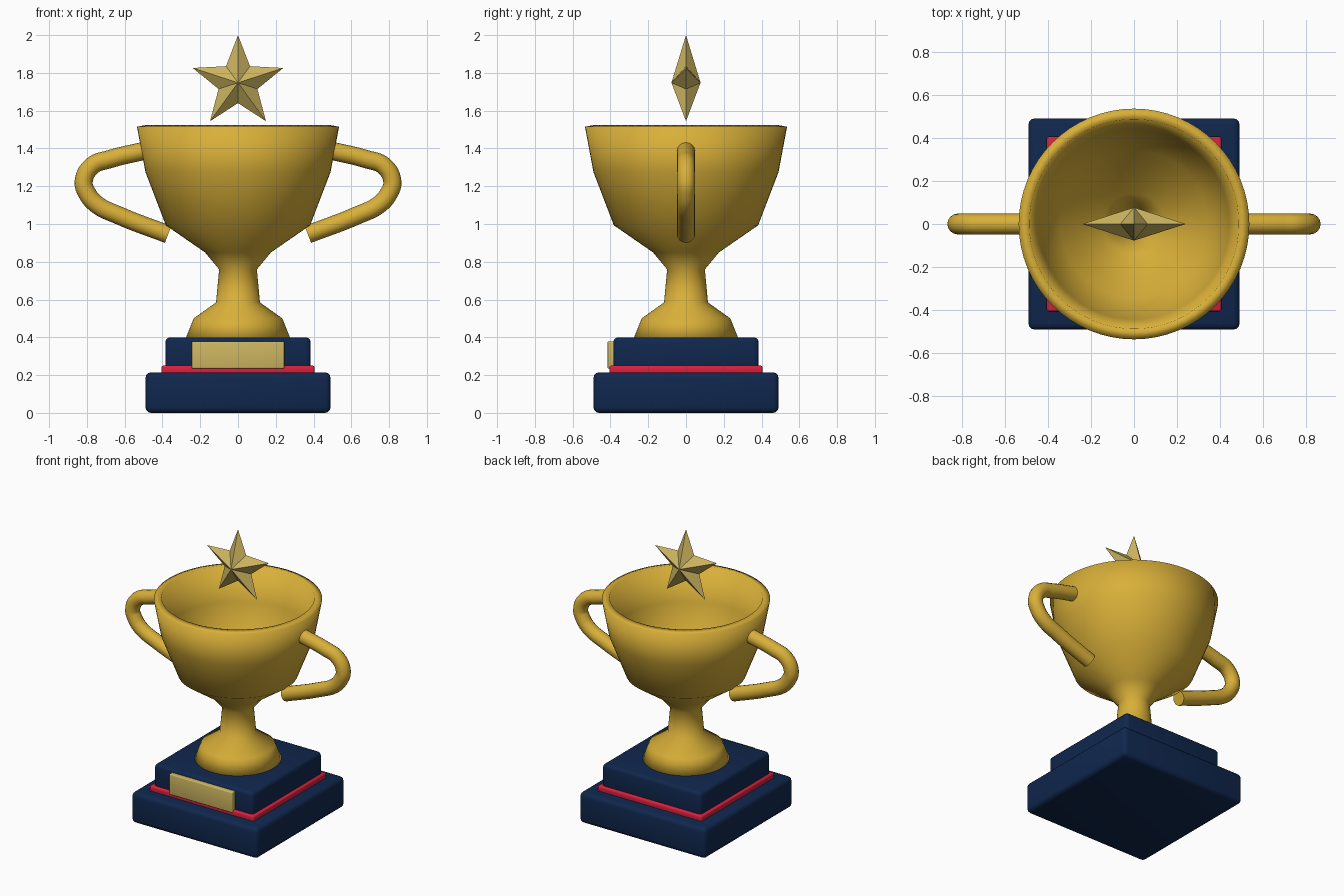
import bpy
import bmesh
from math import sin, cos, pi, radians

default = bpy.data.objects.get("Cube")
if default:
    bpy.data.objects.remove(default, do_unlink=True)


def material(name, rgb):
    mat = bpy.data.materials.new(name)
    mat.use_nodes = True
    colour = (*rgb, 1)
    mat.diffuse_color = colour
    mat.node_tree.nodes["Principled BSDF"].inputs["Base Color"].default_value = colour
    return mat


GOLD = material("gold", (0.69, 0.43, 0.04))
PALE = material("pale gold", (0.62, 0.47, 0.12))
RED = material("red", (0.70, 0.015, 0.05))
NAVY = material("navy", (0.005, 0.02, 0.075))


def activate(obj):
    bpy.ops.object.select_all(action="DESELECT")
    obj.select_set(True)
    bpy.context.view_layer.objects.active = obj


def finish(bm, name, mat, smooth=None):
    bmesh.ops.recalc_face_normals(bm, faces=bm.faces)
    mesh = bpy.data.meshes.new(name)
    bm.to_mesh(mesh)
    bm.free()
    mesh.materials.append(mat)
    obj = bpy.data.objects.new(name, mesh)
    bpy.context.collection.objects.link(obj)
    if smooth:
        activate(obj)
        bpy.ops.object.shade_smooth_by_angle(angle=radians(smooth))
    return obj


def block(name, mat, x, y, z, bevel):
    """Rounded box from (min, max) pairs."""
    bm = bmesh.new()
    bmesh.ops.create_cube(bm, size=1)
    for v in bm.verts:
        v.co = [lo + (c + 0.5) * (hi - lo) for c, (lo, hi) in zip(v.co, (x, y, z))]
    bmesh.ops.bevel(bm, geom=bm.edges[:], offset=bevel, segments=3,
                    profile=0.5, affect="EDGES")
    return finish(bm, name, mat, 35)


# Stepped base with trim and front plaque
def square_step(name, mat, half, z, bevel):
    block(name, mat, (-half, half), (-half, half), z, bevel)


square_step("lower_base", NAVY, 0.49, (0, 0.215), 0.03)
square_step("base_trim", RED, 0.405, (0.205, 0.25), 0.01)
square_step("upper_base", NAVY, 0.385, (0.21, 0.40), 0.025)
block("plaque", PALE, (-0.245, 0.245), (-0.415, -0.37), (0.235, 0.378), 0.006)

# Cup: revolved outline given a wall thickness
outline = [(0.275, 0.40), (0.235, 0.50), (0.116, 0.585), (0.10, 0.76),
           (0.175, 0.85), (0.382, 0.993), (0.49, 1.275), (0.535, 1.515)]
bm = bmesh.new()
verts = [bm.verts.new((r, 0, z)) for r, z in outline]
edges = [bm.edges.new(pair) for pair in zip(verts, verts[1:])]
bmesh.ops.spin(bm, geom=verts + edges, cent=(0, 0, 0), axis=(0, 0, 1),
               angle=2 * pi, steps=64, use_duplicate=False)
bmesh.ops.remove_doubles(bm, verts=bm.verts[:], dist=0.0005)
cup = finish(bm, "cup", GOLD, 65)
# Orient the walls outward so the thickness grows inward
outer = max(cup.data.polygons, key=lambda p: p.center.z)
if outer.normal.x * outer.center.x + outer.normal.y * outer.center.y < 0:
    cup.data.flip_normals()
wall = cup.modifiers.new("wall", "SOLIDIFY")
wall.thickness = 0.05
wall.offset = -1

# Handles: one bent tube on each side
path = [(0.49, 1.389), (0.68, 1.343), (0.772, 1.308), (0.817, 1.225),
        (0.80, 1.165), (0.75, 1.105), (0.63, 1.045), (0.37, 0.945)]
for side, name in ((1, "left_handle"), (-1, "right_handle")):
    curve = bpy.data.curves.new(name, "CURVE")
    curve.dimensions = "3D"
    curve.bevel_depth = 0.048
    curve.bevel_resolution = 6
    curve.use_fill_caps = True
    spline = curve.splines.new("BEZIER")
    spline.bezier_points.add(len(path) - 1)
    spline.resolution_u = 8
    for point, (x, z) in zip(spline.bezier_points, path):
        point.co = (side * x, 0, z)
        point.handle_left_type = point.handle_right_type = "AUTO"
    curve.materials.append(GOLD)
    handle = bpy.data.objects.new(name, curve)
    bpy.context.collection.objects.link(handle)
    activate(handle)
    bpy.ops.object.convert(target="MESH")
    bpy.ops.object.shade_smooth_by_angle(angle=radians(50))

# Faceted star floating over the bowl
bm = bmesh.new()
centre = 1.748
ring = []
for i in range(10):
    radius = 0.108 if i % 2 else 0.252
    a = i * pi / 5
    ring.append(bm.verts.new((radius * sin(a), 0, centre + radius * cos(a))))
for depth in (-0.077, 0.077):
    tip = bm.verts.new((0, depth, centre))
    for a, b in zip(ring, ring[1:] + ring[:1]):
        bm.faces.new((a, b, tip))
finish(bm, "star", PALE)
